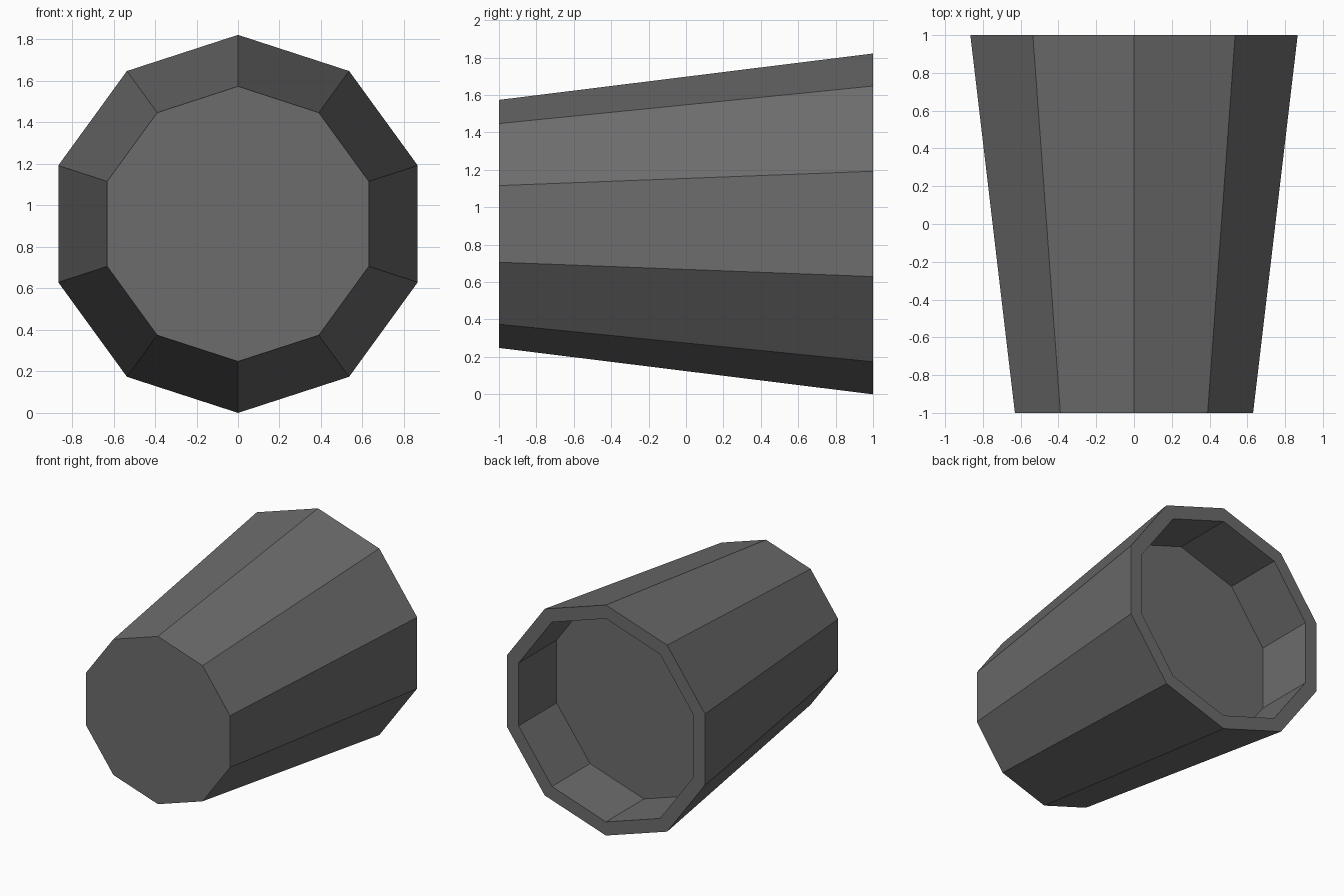
import bpy
import bmesh
from math import sin, cos, tau

cube = bpy.data.objects.get("Cube")
if cube:
    bpy.data.objects.remove(cube, do_unlink=True)

SIDES = 10
CENTRE_Z = 0.911

# Single dark grey material
grey = bpy.data.materials.new("dark_grey")
grey.use_nodes = True
colour = (0.15, 0.15, 0.15, 1)
grey.diffuse_color = colour
bsdf = grey.node_tree.nodes["Principled BSDF"]
bsdf.inputs["Base Color"].default_value = colour
bsdf.inputs["Roughness"].default_value = 0.8

# (radius, y): small front end, wide back rim, inner lip, recess floor
profile = [(0.663, -1), (0.911, 1), (0.803, 1), (0.803, 0.525)]


def ring(bm, radius, y):
    angles = [tau * i / SIDES for i in range(SIDES)]
    return [bm.verts.new((radius * sin(a), y, CENTRE_Z + radius * cos(a))) for a in angles]


# Tapered ten-sided body with a straight-walled recess in the back
bm = bmesh.new()
rings = [ring(bm, r, y) for r, y in profile]
for a, b in zip(rings, rings[1:]):
    for i in range(SIDES):
        j = (i + 1) % SIDES
        bm.faces.new((a[i], a[j], b[j], b[i]))
bm.faces.new(rings[0])
bm.faces.new(rings[-1])
bmesh.ops.recalc_face_normals(bm, faces=bm.faces)

mesh = bpy.data.meshes.new("tapered_body")
bm.to_mesh(mesh)
bm.free()
mesh.materials.append(grey)
body = bpy.data.objects.new("tapered_body", mesh)
bpy.context.collection.objects.link(body)
